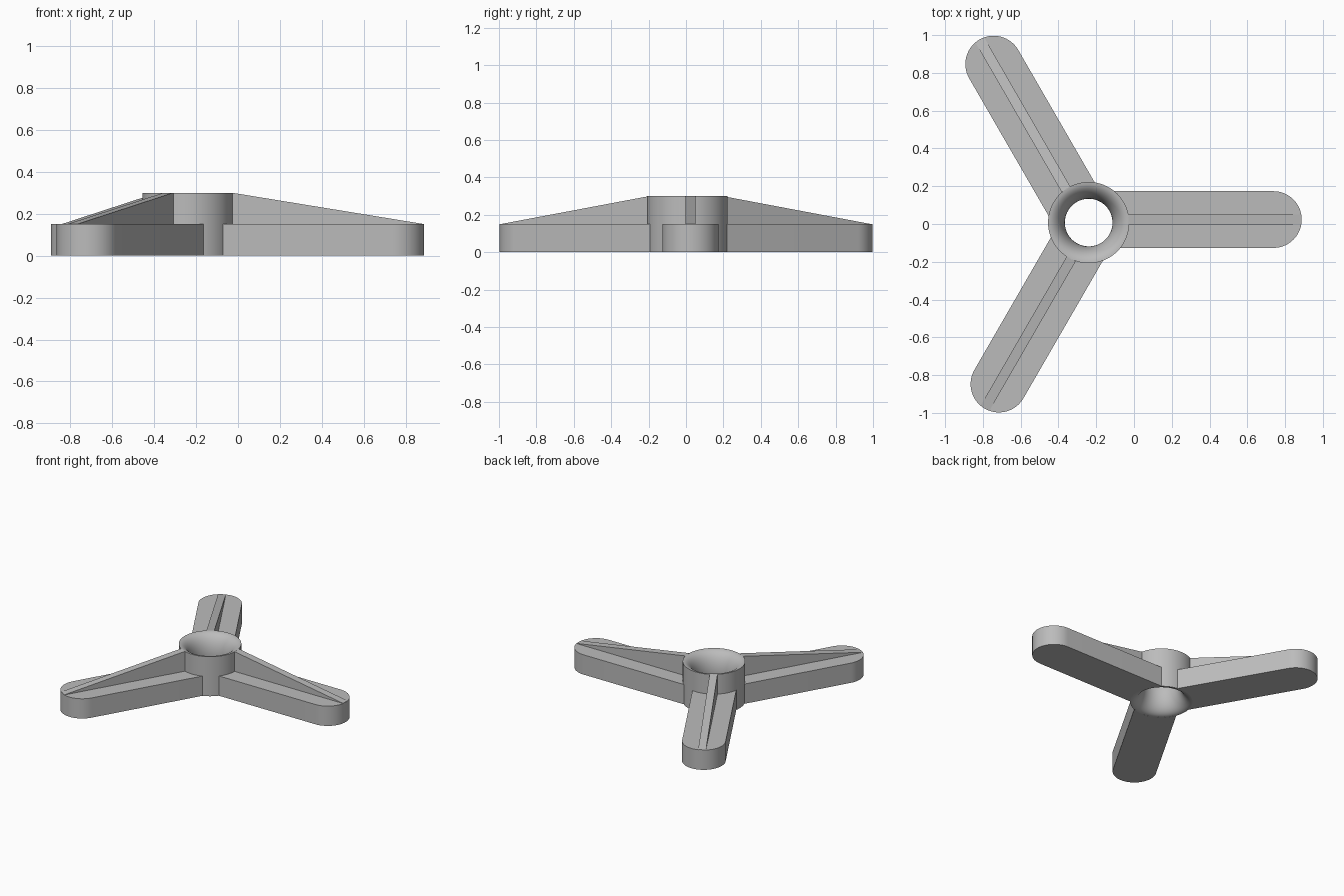
import bpy, bmesh, math
from mathutils import Matrix

if "Cube" in bpy.data.objects:
    bpy.data.objects.remove(bpy.data.objects["Cube"])

HUB = (-0.24, 0.0075)      # hub axis
R, BORE, H = 0.215, 0.126, 0.30
ARM_H, ARM_HALF = 0.15, 0.15
OFF, TIP = 0.016, 0.978    # arm side offset, tip centre distance
SEG = 96

grey = bpy.data.materials.new("grey")
grey.diffuse_color = (0.5, 0.5, 0.5, 1)
grey.use_nodes = True
grey.node_tree.nodes["Principled BSDF"].inputs["Base Color"].default_value = grey.diffuse_color


def finish(name, bm, angle=0.0):
    """Turn a bmesh into a smooth-by-angle object placed on the hub axis."""
    bmesh.ops.recalc_face_normals(bm, faces=bm.faces)
    me = bpy.data.meshes.new(name)
    bm.to_mesh(me)
    bm.free()
    me.materials.append(grey)
    ob = bpy.data.objects.new(name, me)
    bpy.context.collection.objects.link(ob)
    ob.matrix_world = Matrix.Translation((*HUB, 0)) @ Matrix.Rotation(angle, 4, 'Z')
    bpy.ops.object.select_all(action='DESELECT')
    ob.select_set(True)
    bpy.context.view_layer.objects.active = ob
    bpy.ops.object.shade_smooth_by_angle(angle=math.radians(30))


def prism(points, vector):
    """Extrude a closed outline along a vector."""
    bm = bmesh.new()
    face = bm.faces.new([bm.verts.new(p) for p in points])
    ext = bmesh.ops.extrude_face_region(bm, geom=[face])
    bmesh.ops.translate(bm, vec=vector,
                        verts=[v for v in ext["geom"] if isinstance(v, bmesh.types.BMVert)])
    return bm


# Hub: straight outer wall and a bore flaring out to both rims
profile = [(R, 0.0), (R, H)]
for i in range(1, 24):
    a = math.pi * i / 24
    profile.append((R - (R - BORE) * math.sin(a), H / 2 + H / 2 * math.cos(a)))
bm = bmesh.new()
rings = []
for s in range(SEG):
    t = 2 * math.pi * s / SEG
    rings.append([bm.verts.new((r * math.cos(t), r * math.sin(t), z)) for r, z in profile])
n = len(profile)
for s in range(SEG):
    a, b = rings[s], rings[(s + 1) % SEG]
    for i in range(n):
        j = (i + 1) % n
        bm.faces.new((a[i], b[i], b[j], a[j]))
finish("hub", bm)

# Three arms, each with a sloping rib on top
for k, label in enumerate(("right", "back", "front")):
    turn = k * 2 * math.pi / 3

    # Arm: rounded tip, concave root that hugs the hub
    outline = []
    for i in range(33):
        a = -math.pi / 2 + math.pi * i / 32
        outline.append((TIP + ARM_HALF * math.cos(a), OFF + ARM_HALF * math.sin(a), 0))
    root = R - 0.001
    a0 = math.asin((OFF + ARM_HALF) / root)
    a1 = math.asin((OFF - ARM_HALF) / root)
    for i in range(17):
        a = a0 + (a1 - a0) * i / 16
        outline.append((root * math.cos(a), root * math.sin(a), 0))
    finish(label + "_arm", prism(outline, (0, 0, ARM_H)), turn)

    # Rib: thin wedge from the hub rim down to the arm tip
    y = OFF - 0.027
    wedge = [(R - 0.003, y, ARM_H - 0.01), (TIP + ARM_HALF - 0.003, y, ARM_H - 0.01),
             (TIP + ARM_HALF - 0.003, y, ARM_H + 0.001), (R - 0.003, y, H)]
    finish(label + "_rib", prism(wedge, (0, 0.054, 0)), turn)
